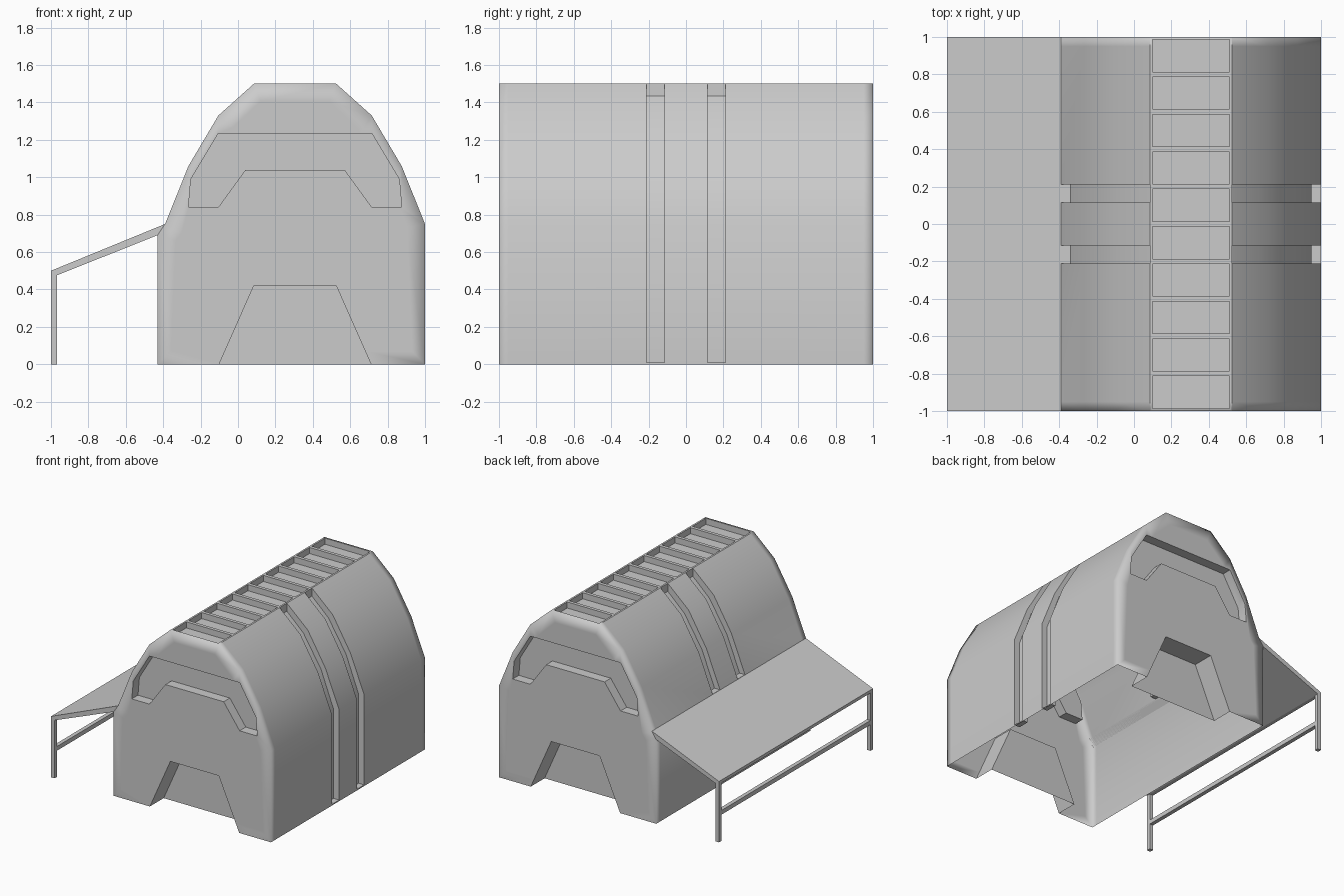
import bpy, bmesh
from math import radians

if "Cube" in bpy.data.objects:
    bpy.data.objects.remove(bpy.data.objects["Cube"])

CX = 0.305  # symmetry line of the hut


def flip(pts):
    return [(2 * CX - x, z) for x, z in pts]


def prism(bm, pts, y0, y1):
    """Extrude an xz outline from y0 to y1."""
    a = [bm.verts.new((x, y0, z)) for x, z in pts]
    b = [bm.verts.new((x, y1, z)) for x, z in pts]
    caps = [bm.faces.new(a), bm.faces.new(b[::-1])]
    n = len(pts)
    for i in range(n):
        j = (i + 1) % n
        bm.faces.new((a[i], b[i], b[j], a[j]))
    return caps


def rect(x0, x1, z0, z1):
    return [(x0, z0), (x1, z0), (x1, z1), (x0, z1)]


def make(name, bm):
    bmesh.ops.recalc_face_normals(bm, faces=bm.faces[:])
    me = bpy.data.meshes.new(name)
    bm.to_mesh(me)
    bm.free()
    ob = bpy.data.objects.new(name, me)
    bpy.context.collection.objects.link(ob)
    return ob


# Arched hut body, with support loops near both ends for the soft rims
arch = [(1.0, 0.75), (0.875, 1.06), (0.715, 1.33), (0.525, 1.5)]
outline = [(1.0, 0)] + arch + flip(arch)[::-1] + [(-0.43, 0.69), (-0.43, 0)]
bm = bmesh.new()
caps = prism(bm, outline, -1, 1)
bmesh.ops.recalc_face_normals(bm, faces=bm.faces[:])
bmesh.ops.inset_individual(bm, faces=caps, thickness=0.1)
for y in (-0.95, 0.95):
    bmesh.ops.bisect_plane(bm, geom=bm.verts[:] + bm.edges[:] + bm.faces[:],
                           plane_co=(0, y, 0), plane_no=(0, 1, 0))
body = make("hut_body", bm)

# Cutters
bm = bmesh.new()
# grooves across the flanks
floor = [(0.835, 1.04), (0.675, 1.295), (0.525, 1.434), (0.525, 1.6), (1.1, 1.6)]
right = [(0.95, 0.01), (0.95, 0.74)] + floor + [(1.1, 0.01)]
left = flip([(0.95, 0.752)] + floor + [(1.1, 0.752)])
for s in (-1, 1):
    for pts in (right, left):
        prism(bm, pts, s * 0.115, s * 0.21)
# skylight pockets along the ridge
for i in range(10):
    y = -0.9 + 0.2 * i
    prism(bm, rect(0.1, 0.51, 1.45, 1.6), y - 0.086, y + 0.086)
# end-wall bracket recess and doorway recess
half = [(0.875, 0.84), (0.862, 0.99), (0.715, 1.235)]
inner = [(0.57, 1.04), (0.715, 0.84)]
bracket = half + flip(half)[::-1] + flip(inner)[::-1] + inner
door = [(0.72, -0.02), (0.525, 0.42), (0.085, 0.42), (-0.11, -0.02)]
for s in (-1, 1):
    prism(bm, bracket, s * 0.92, s * 1.1)
    prism(bm, door, s * 0.82, s * 1.1)
cutter = make("body_cutter", bm)
cutter.hide_render = True

mod = body.modifiers.new("cut", 'BOOLEAN')
mod.object = cutter
mod.operation = 'DIFFERENCE'
mod.solver = 'EXACT'
bpy.context.view_layer.objects.active = body
body.select_set(True)
bpy.ops.object.modifier_apply(modifier=mod.name)
bpy.data.objects.remove(cutter, do_unlink=True)

# Open the underside, then set smooth rims and sharp cut edges
bm = bmesh.new()
bm.from_mesh(body.data)
under = [f for f in bm.faces if f.normal.z < -0.9 and f.calc_center_median().z < 0.001]
bmesh.ops.delete(bm, geom=under, context='FACES')


def rim_edge(e):
    return (all(abs(v.co.y) > 0.999 for v in e.verts)
            and all(min(abs(v.co.y) for v in f.verts) > 0.945 for f in e.link_faces))


for f in bm.faces:
    f.smooth = True
for e in bm.edges:
    if len(e.link_faces) == 2:
        e.smooth = e.calc_face_angle(0) < radians(35) or rim_edge(e)
bm.to_mesh(body.data)
bm.free()

# Lean-to roof on the left side
bm = bmesh.new()
prism(bm, [(-1, 0.5), (-0.39, 0.75), (-0.43, 0.69), (-0.97, 0.475), (-1, 0.475)], -1, 1)
make("lean_to_roof", bm)

# Lean-to posts and the rail between them
for name, s in (("front_post", -1), ("back_post", 1)):
    bm = bmesh.new()
    prism(bm, rect(-1, -0.967, 0, 0.476), s * 0.967, s)
    make(name, bm)
bm = bmesh.new()
prism(bm, rect(-1, -0.967, 0.215, 0.25), -0.967, 0.967)
make("lean_to_rail", bm)
